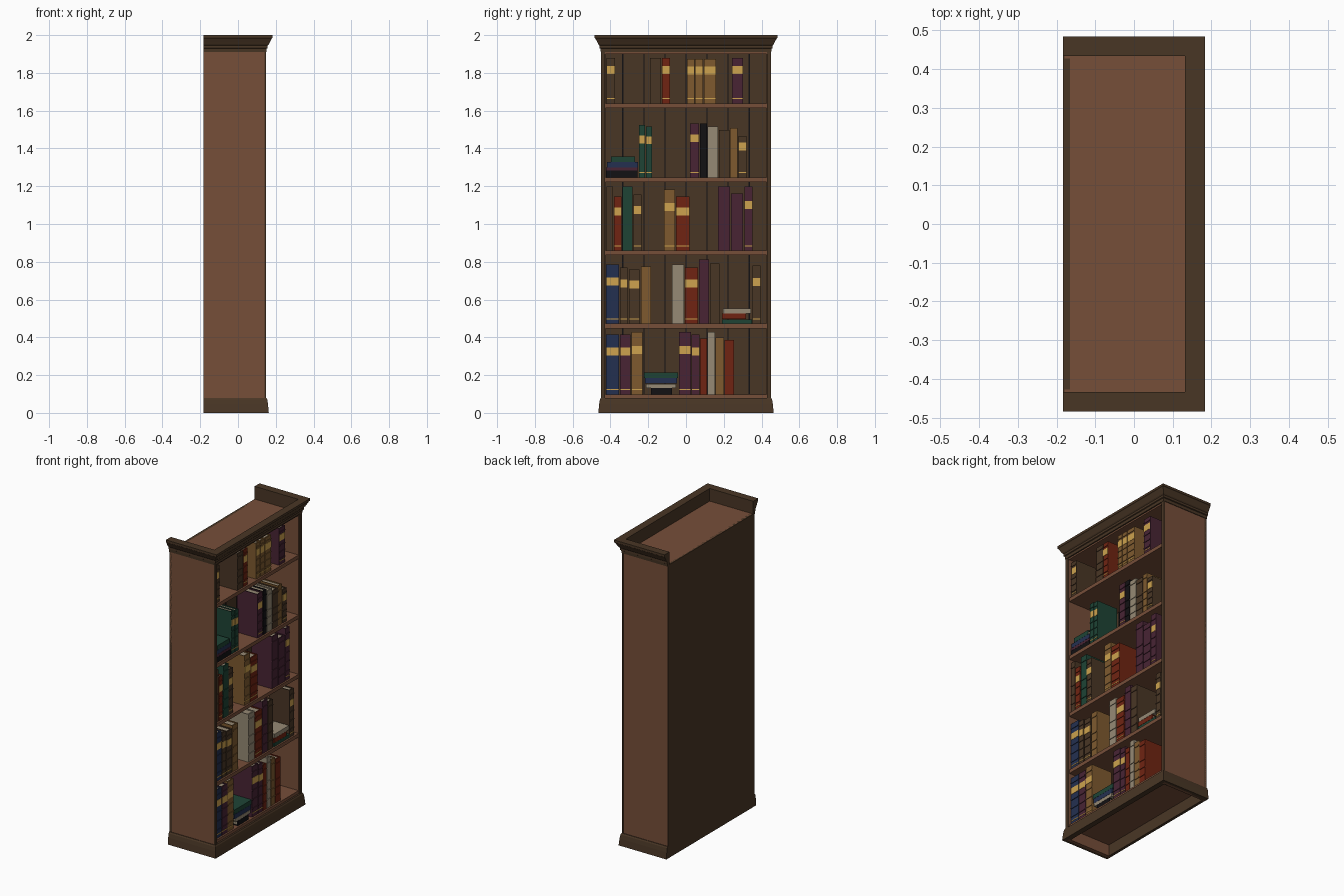
import bpy, bmesh

if "Cube" in bpy.data.objects:
    bpy.data.objects.remove(bpy.data.objects["Cube"])


def srgb(*c):
    lin = [((v / 255 + 0.055) / 1.055) ** 2.4 if v > 10 else v / 255 / 12.92 for v in c]
    return (*lin, 1.0)


COLOURS = {
    'w': ("warm wood", srgb(118, 78, 57)), 'n': ("dark wood", srgb(73, 54, 37)),
    'k': ("black", srgb(18, 17, 20)), 'b': ("navy", srgb(36, 48, 80)),
    'r': ("rust red", srgb(112, 36, 18)), 'g': ("bottle green", srgb(30, 68, 53)),
    'p': ("plum", srgb(72, 36, 52)), 't': ("tan", srgb(126, 90, 47)),
    'c': ("cream", srgb(150, 138, 117)), 'y': ("gold", srgb(205, 162, 78)),
}
KEYS = list(COLOURS)
MATS = []
for label, col in COLOURS.values():
    m = bpy.data.materials.new(label)
    m.diffuse_color = col
    m.use_nodes = True
    m.node_tree.nodes["Principled BSDF"].inputs["Base Color"].default_value = m.diffuse_color
    MATS.append(m)


def finish(name, bm):
    bmesh.ops.recalc_face_normals(bm, faces=bm.faces)
    me = bpy.data.meshes.new(name)
    bm.to_mesh(me)
    bm.free()
    for m in MATS:
        me.materials.append(m)
    ob = bpy.data.objects.new(name, me)
    bpy.context.collection.objects.link(ob)
    return ob


def add_box(bm, x, y, z, key):
    """Box from (min, max) ranges, painted with one colour."""
    vs = [bm.verts.new((a, b, c)) for a in x for b in y for c in z]
    for q in ((0, 1, 3, 2), (4, 6, 7, 5), (0, 4, 5, 1), (2, 3, 7, 6), (0, 2, 6, 4), (1, 5, 7, 3)):
        bm.faces.new([vs[i] for i in q]).material_index = KEYS.index(key)


def box(name, x, y, z, key):
    bm = bmesh.new()
    add_box(bm, x, y, z, key)
    return finish(name, bm)


def moulding(name, profile, key):
    """Sweep a closed (offset, z) profile around left, front and right with mitres."""
    bm = bmesh.new()
    rings = []
    for s, front in ((-1, False), (-1, True), (1, True), (1, False)):
        rings.append([bm.verts.new(((FRONT + o) if front else BACK, s * (HALF + o), z))
                      for o, z in profile])
    n = len(profile)
    for a, b in zip(rings, rings[1:]):
        for i in range(n):
            j = (i + 1) % n
            bm.faces.new((a[i], a[j], b[j], b[i]))
    bm.faces.new(rings[0])
    bm.faces.new(rings[-1])
    for f in bm.faces:
        f.material_index = KEYS.index(key)
    return finish(name, bm)


BACK, FRONT, HALF = -0.183, 0.148, 0.449
INNER = 0.427
SHELVES = [0.098, 0.472, 0.859, 1.247, 1.639]

# Case: sides with dark front trim
for s, side in ((-1, "left"), (1, "right")):
    y = sorted((s * INNER, s * (HALF - 0.002)))
    box(side + "_side", (BACK + 0.004, 0.14), y, (0, 1.917), 'w')
    y = sorted((s * (INNER + 0.003), s * HALF))
    box(side + "_front_trim", (0.14, FRONT), y, (0.07, 1.917), 'n')

# Back panel with plank grooves
box("back_panel", (BACK, -0.165), (-HALF + 0.002, HALF - 0.002), (0, 1.917), 'n')
for i in range(-3, 4):
    y = i * 0.1115
    box("plank_groove", (-0.166, -0.163), (y - 0.003, y + 0.003), (0.1, 1.9), 'k')

# Shelves and top board
for z in SHELVES:
    box("shelf", (-0.166, 0.139), (-INNER, INNER), (z - 0.024, z), 'w')
box("top_board", (-0.18, 0.142), (-INNER - 0.01, INNER + 0.01), (1.9, 1.917), 'w')

# Crown and base mouldings
moulding("crown", [(-0.016, 1.91), (0.002, 1.91), (0.004, 1.928), (0.009, 1.931), (0.009, 1.945),
                   (0.015, 1.951), (0.022, 1.965), (0.031, 1.982), (0.035, 1.985),
                   (0.035, 2.0), (-0.016, 2.0)], 'n')
moulding("base", [(-0.02, 0), (0.015, 0), (0.011, 0.045), (0.007, 0.07), (0.002, 0.079),
                  (-0.02, 0.079)], 'n')


# Books: a spine, two boards and a page block
SPINE, DEPTH = 0.128, 0.15


def upright_book(y0, y1, z, h, key):
    bm = bmesh.new()
    k = key.lower()
    back, t = SPINE - DEPTH, 0.004
    y1 -= 0.002
    add_box(bm, (SPINE - 0.008, SPINE), (y0, y1), (z, z + h), k)
    add_box(bm, (back, SPINE - 0.008), (y0, y0 + t), (z, z + h), k)
    add_box(bm, (back, SPINE - 0.008), (y1 - t, y1), (z, z + h), k)
    add_box(bm, (back + 0.005, SPINE - 0.008), (y0 + t, y1 - t), (z + 0.005, z + h - 0.007), 'c')
    # raised spine bands
    for f in (0.16, 0.34, 0.52, 0.88):
        add_box(bm, (SPINE - 0.002, SPINE + 0.004), (y0 + 0.001, y1 - 0.001),
                (z + h * f, z + h * f + 0.006), k)
    # title plate and foot line
    if key.isupper():
        add_box(bm, (SPINE - 0.002, SPINE + 0.002), (y0 + 0.001, y1 - 0.001),
                (z + h * 0.65, z + h * 0.65 + 0.042), 'y')
        add_box(bm, (SPINE - 0.002, SPINE + 0.002), (y0 + 0.001, y1 - 0.001),
                (z + 0.023, z + 0.028), 'y')
    finish("upright_book", bm)


def flat_book(y0, y1, z, h, key):
    bm = bmesh.new()
    back, t = SPINE - DEPTH, 0.004
    add_box(bm, (SPINE - 0.006, SPINE), (y0, y1), (z, z + h), key)
    add_box(bm, (back, SPINE - 0.006), (y0, y1), (z, z + t), key)
    add_box(bm, (back, SPINE - 0.006), (y0, y1), (z + h - t, z + h), key)
    add_box(bm, (back + 0.005, SPINE - 0.006), (y0 + 0.005, y1 - 0.005), (z + t, z + h - t), 'c')
    finish("flat_book", bm)


def fill_shelf(z, books, stack=()):
    """Capital colour letters mark books with a gold title plate."""
    for y0, y1, h, key in books:
        upright_book(y0, y1, z, h, key)
    for y0, y1, h, key in stack:
        flat_book(y0, y1, z, h - 0.001, key)
        z += h


fill_shelf(SHELVES[0], [
    (-.423, -.352, .318, 'B'), (-.349, -.291, .318, 'P'), (-.289, -.228, .329, 'T'),
    (-.037, .028, .329, 'P'), (.03, .074, .318, 'P'), (.074, .113, .297, 'r'),
    (.115, .155, .329, 'c'), (.157, .203, .302, 't'), (.205, .256, .287, 'r')],
    [(-.185, -.074, .034, 'k'), (-.212, -.053, .023, 'c'), (-.217, -.048, .031, 'b'),
     (-.222, -.042, .03, 'g')])
fill_shelf(SHELVES[1], [
    (-.423, -.352, .313, 'B'), (-.349, -.307, .297, 'N'), (-.302, -.243, .286, 'N'),
    (-.238, -.183, .302, 't'), (-.074, -.009, .313, 'c'), (-.006, .065, .297, 'R'),
    (.068, .124, .34, 'p'), (.126, .18, .318, 'n'), (.352, .397, .308, 'N')],
    [(.19, .35, .024, 'g'), (.19, .318, .03, 'r'), (.195, .344, .028, 'c')])
fill_shelf(SHELVES[2], [
    (-.42, -.384, .34, 'n'), (-.381, -.339, .286, 'R'), (-.335, -.28, .34, 'g'),
    (-.279, -.233, .297, 'N'), (-.116, -.056, .324, 'T'), (-.053, .021, .286, 'R'),
    (.169, .235, .34, 'p'), (.238, .304, .302, 'p'), (.309, .354, .34, 'P')])
fill_shelf(SHELVES[3], [
    (-.249, -.215, .276, 'G'), (-.213, -.178, .27, 'G'), (.021, .071, .286, 'P'),
    (.073, .114, .286, 'k'), (.115, .171, .27, 'c'), (.174, .232, .25, 'n'),
    (.233, .275, .26, 't'), (.278, .323, .218, 'N')],
    [(-.423, -.256, .036, 'k'), (-.423, -.254, .017, 'p'), (-.418, -.254, .028, 'b'),
     (-.397, -.27, .03, 'g')])
fill_shelf(SHELVES[4], [
    (-.42, -.374, .24, 'N'), (-.19, -.13, .24, 'n'), (-.128, -.083, .24, 'R'),
    (.005, .046, .234, 'T'), (.048, .092, .234, 'T'), (.094, .161, .234, 'T'),
    (.243, .304, .24, 'P')])
